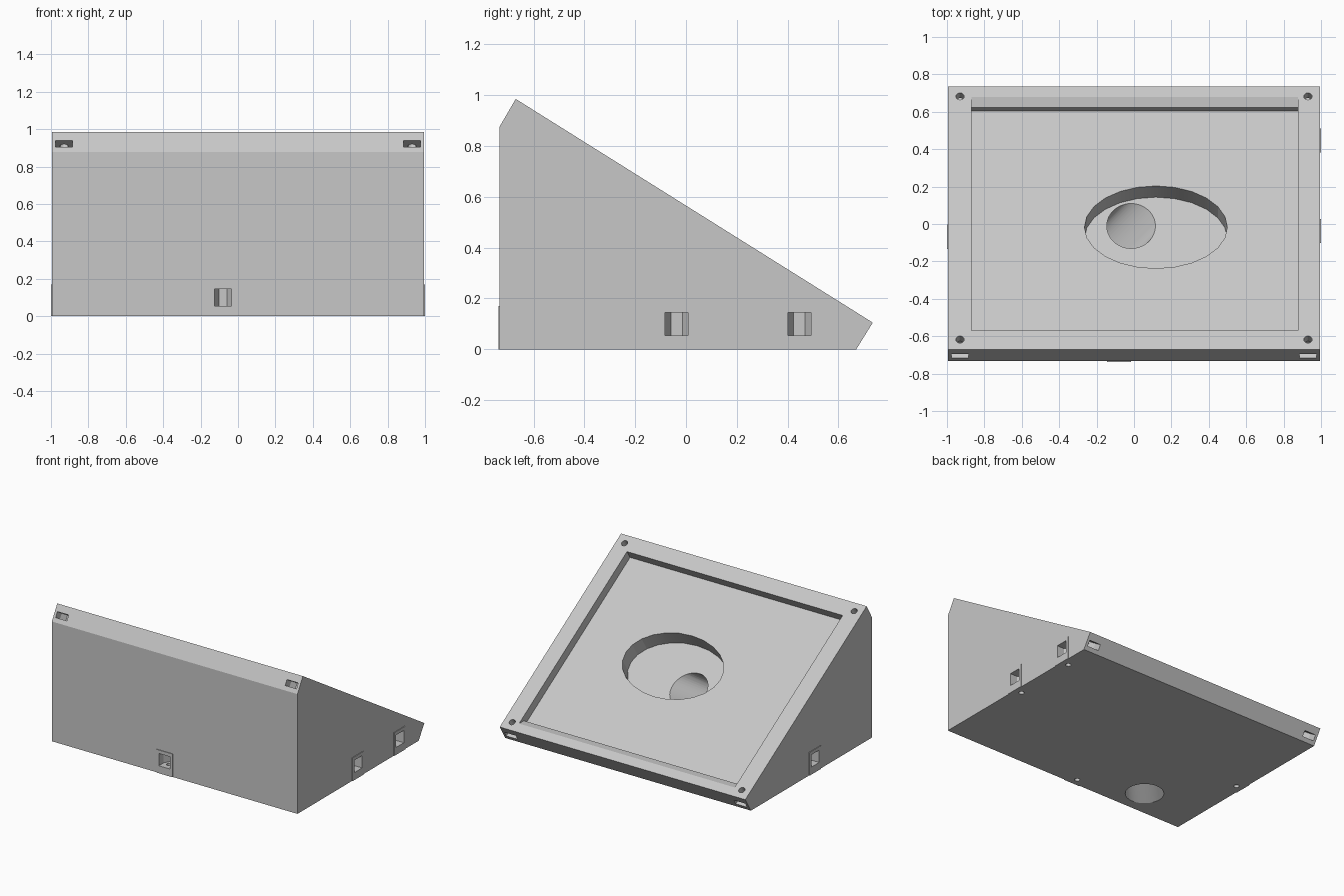
import bpy, bmesh, math
from mathutils import Matrix, Vector

if "Cube" in bpy.data.objects:
    bpy.data.objects.remove(bpy.data.objects["Cube"], do_unlink=True)

grey = bpy.data.materials.new("light_grey")
grey.use_nodes = True
grey.diffuse_color = (0.57, 0.57, 0.57, 1)
grey.node_tree.nodes["Principled BSDF"].inputs["Base Color"].default_value = (0.57, 0.57, 0.57, 1)

X, Y, Z = Vector((1, 0, 0)), Vector((0, 1, 0)), Vector((0, 0, 1))
HALF = 0.995


def frame(origin, a, b, c):
    """Matrix whose local axes are a, b, c."""
    m = Matrix((a, b, c)).transposed().to_4x4()
    m.translation = origin
    return m


def loft(name, rings):
    """Closed solid through rings of equal point count."""
    bm = bmesh.new()
    rows = [[bm.verts.new(p) for p in ring] for ring in rings]
    n = len(rows[0])
    for low, high in zip(rows, rows[1:]):
        for i in range(n):
            j = (i + 1) % n
            bm.faces.new((low[i], low[j], high[j], high[i]))
    bm.faces.new(rows[0])
    bm.faces.new(rows[-1])
    bmesh.ops.recalc_face_normals(bm, faces=bm.faces)
    mesh = bpy.data.meshes.new(name)
    bm.to_mesh(mesh)
    bm.free()
    mesh.materials.append(grey)
    ob = bpy.data.objects.new(name, mesh)
    bpy.context.collection.objects.link(ob)
    return ob


def prism(name, pts, z0, z1, m):
    return loft(name, [[m @ Vector((x, y, z)) for x, y in pts] for z in (z0, z1)])


def ellipse(cx, cy, rx, ry, n):
    return [(cx + rx * math.cos(math.tau * i / n), cy + ry * math.sin(math.tau * i / n)) for i in range(n)]


def combine(tool, operation):
    mod = body.modifiers.new(tool.name, 'BOOLEAN')
    mod.operation, mod.solver, mod.object = operation, 'EXACT', tool
    bpy.context.view_layer.objects.active = body
    bpy.ops.object.modifier_apply(modifier=mod.name)
    bpy.data.objects.remove(tool, do_unlink=True)


def nut_outline(w, depth):
    """Straight mouth ending in half a hexagon, y pointing inward."""
    h = w / 2
    back = depth + h * 0.866
    return [(-h, -0.03), (h, -0.03), (h, depth), (h / 2, back), (-h / 2, back), (-h, depth)]


# Wedge body
side = [(-0.733, 0), (0.67, 0), (0.735, 0.105), (-0.67, 0.985), (-0.733, 0.877)]
body = prism("wedge_stand", side, -HALF, HALF, frame((0, 0, 0), Y, Z, X))

# Axes of the sloping top: down the slope, and outward
top_edge, low_edge = Vector((0, -0.67, 0.985)), Vector((0, 0.735, 0.105))
down = (low_edge - top_edge).normalized()
out = X.cross(down)
slope = frame(top_edge, X, down, out)
length = (low_edge - top_edge).length

# Raised pads with nut pockets and screw holes on the sides and the front
mounts = [
    ((HALF, -0.037, 0), -X, Y),
    ((HALF, 0.446, 0), -X, Y),
    ((-HALF, -0.068, 0), X, -Y),
    ((-0.08, -0.733, 0), Y, X),
]
for origin, inward, across in mounts:
    m = frame(origin, across, inward, Z)
    pad = [(-0.065, -0.005), (0.065, -0.005), (0.065, 0.01), (-0.065, 0.01)]
    combine(prism("pad", pad, 0, 0.17, m), 'UNION')
    combine(prism("nut_pocket", nut_outline(0.09, 0.052), 0.055, 0.145, m), 'DIFFERENCE')
    combine(prism("screw_hole", ellipse(0, 0.052, 0.018, 0.018, 16), -0.05, 0.1, m), 'DIFFERENCE')

# Corner nut slots in both edges, with screw holes from the sloping top
for x in (-0.93, 0.93):
    for v, s in ((0, 1), (length, -1)):
        m = frame(slope @ Vector((x, v, 0)), X * s, down * s, out)
        combine(prism("edge_slot", nut_outline(0.092, 0.062), -0.093, -0.052, m), 'DIFFERENCE')
        combine(prism("corner_hole", ellipse(0, 0.062, 0.022, 0.022, 16), -0.07, 0.03, m), 'DIFFERENCE')

# Shallow tray with a stepped ledge at its lower end
tray = [(0.118, 0.03), (0.118, -0.066), (1.5445, -0.066), (1.5445, -0.03), (1.592, 0), (1.592, 0.03)]
combine(prism("tray_cut", tray, -0.87, 0.877, frame(top_edge, down, out, X)), 'DIFFERENCE')

# Oval well in the tray floor
combine(prism("well_cut", ellipse(0.117, 0.812, 0.382, 0.26, 24), -0.179, -0.03, slope), 'DIFFERENCE')

# Slanting cable duct from the well to the underside
SIDES = 48
mouth = [Vector((x, y, 0.361 - 0.626 * (y + 0.01))) for x, y in ellipse(-0.015, -0.01, 0.13, 0.12, SIDES)]
foot = [Vector((x, y, 0)) for x, y in ellipse(-0.54, -0.535, 0.128, 0.128, SIDES)]
rings = [[p - Z * 0.03 for p in foot], foot, mouth, [p + Z * 0.03 for p in mouth]]
combine(loft("duct_cut", rings), 'DIFFERENCE')

bpy.ops.object.select_all(action='DESELECT')
body.select_set(True)
bpy.context.view_layer.objects.active = body
bpy.ops.object.shade_smooth_by_angle(angle=math.radians(14))
